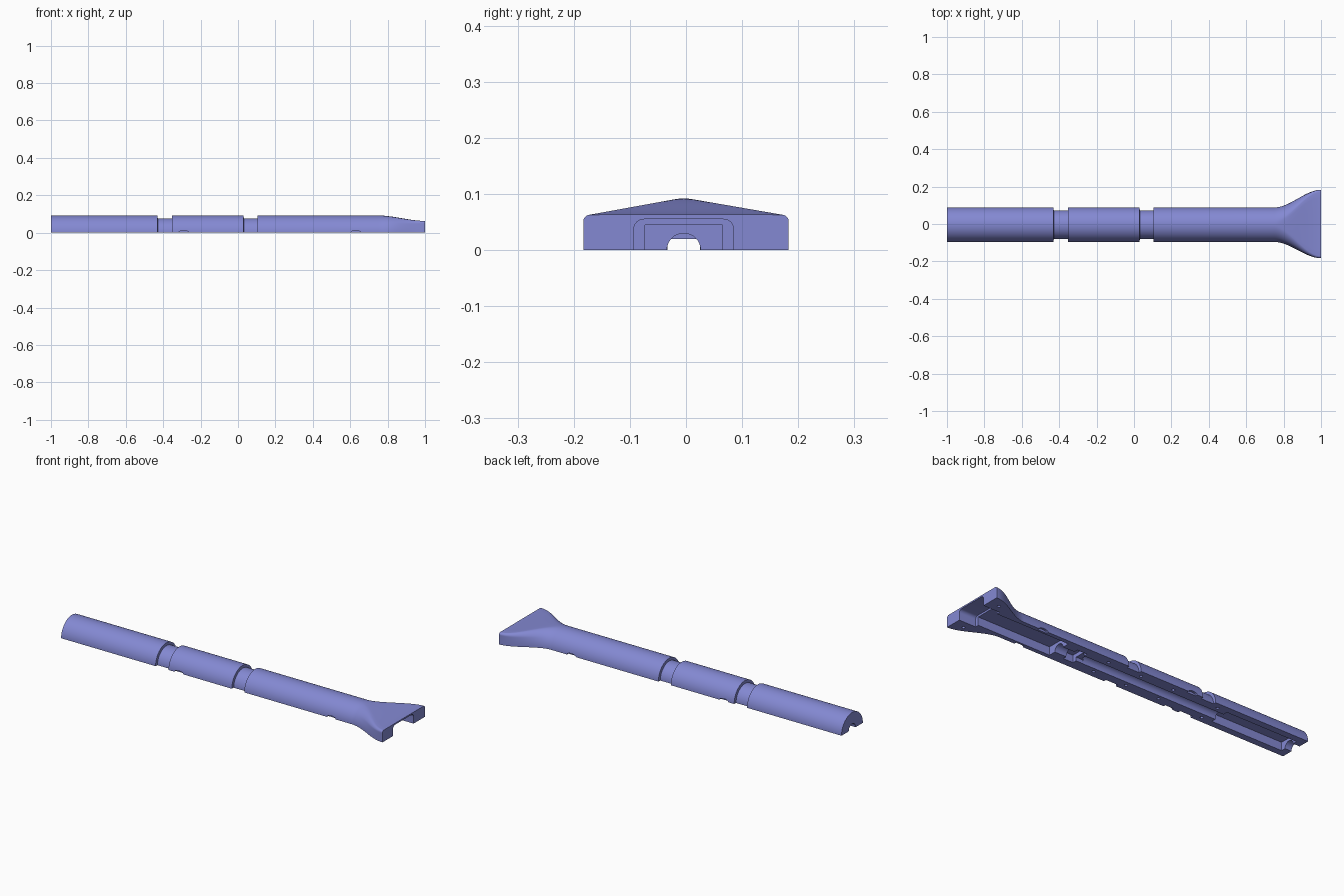
import bpy, bmesh
from math import sin, cos, pi, radians
from mathutils import Matrix, Vector

cube = bpy.data.objects.get("Cube")
if cube:
    bpy.data.objects.remove(cube, do_unlink=True)

mat = bpy.data.materials.new("periwinkle blue")
mat.use_nodes = True
colour = (0.23, 0.25, 0.65, 1)
mat.diffuse_color = colour
mat.node_tree.nodes["Principled BSDF"].inputs["Base Color"].default_value = colour

AXIS_Y = -0.004          # the tube sits slightly off centre
RADIUS = 0.092
STEPS = 48


def make_object(name, bm):
    bmesh.ops.recalc_face_normals(bm, faces=bm.faces[:])
    mesh = bpy.data.meshes.new(name)
    bm.to_mesh(mesh)
    bm.free()
    obj = bpy.data.objects.new(name, mesh)
    bpy.context.collection.objects.link(obj)
    return obj


def loft(name, rings):
    """Skin a list of (x, [(y, z), ...]) sections and cap both ends."""
    bm = bmesh.new()
    loops = [[bm.verts.new((x, y, z)) for y, z in pts] for x, pts in rings]
    for a, b in zip(loops, loops[1:]):
        for i in range(len(a)):
            j = (i + 1) % len(a)
            bm.faces.new((a[i], a[j], b[j], b[i]))
    bm.faces.new(loops[0])
    bm.faces.new(loops[-1])
    return make_object(name, bm)


def half_round(r):
    return [(AXIS_Y + r * cos(pi * i / STEPS), r * sin(pi * i / STEPS))
            for i in range(STEPS + 1)]


def flared_end(w=0.183, h=0.063, r=0.012):
    """Wide rounded rectangle with points matched to the half round."""
    right = []
    for i in range(STEPS // 2 + 1):
        f = i / (STEPS // 2)
        if f < 0.4:
            right.append((w, (h - r) * f / 0.4))
        elif f < 0.9:
            a = (f - 0.4) / 0.5 * pi / 2
            right.append((w - r + r * cos(a), h - r + r * sin(a)))
        else:
            right.append(((w - r) * (1 - f) / 0.1, h))
    return right + [(-y, z) for y, z in right[-2::-1]]


# Outer shell: tube with two grooves, blending into the flare
rings = [(-1, half_round(RADIUS))]
for start, end in ((-0.43, -0.352), (0.03, 0.105)):
    for x, r in ((start, RADIUS), (start + 0.001, 0.077),
                 (end - 0.001, 0.077), (end, RADIUS)):
        rings.append((x, half_round(r)))
tube, mouth = half_round(RADIUS), flared_end()
for i in range(21):
    u = i / 20
    t = u * u * (3 - 2 * u)
    section = [(a[0] + (b[0] - a[0]) * t, a[1] + (b[1] - a[1]) * t)
               for a, b in zip(tube, mouth)]
    rings.append((0.75 + 0.25 * u, section))
shell = loft("half_shell", rings)
shell.data.materials.append(mat)

cutters = []


def cut_box(x0, x1, half_width, height, r=0.0):
    """Pocket open at the bottom, with optional rounded upper corners."""
    pts = [(AXIS_Y + half_width, -0.1)]
    for side, angles in ((1, range(0, 91, 15)), (-1, range(90, -1, -15))):
        for a in angles if r else (0,):
            y = half_width - r + r * cos(radians(a))
            pts.append((AXIS_Y + side * y, height - r + r * sin(radians(a))))
    pts.append((AXIS_Y - half_width, -0.1))
    cutters.append(loft("pocket_cutter", [(x0, pts), (x1, pts)]))


def cut_cylinder(centre, axis, length, rx, ry, sides=32):
    bm = bmesh.new()
    turn = Vector((0, 0, 1)).rotation_difference(Vector(axis)).to_matrix().to_4x4()
    bmesh.ops.create_cone(bm, cap_ends=True, segments=sides, radius1=1, radius2=1,
                          depth=1, matrix=Matrix.Translation(centre) @ turn
                          @ Matrix.Diagonal((rx, ry, length, 1)))
    cutters.append(make_object("round_cutter", bm))


# Inner pockets, from the mouth to the narrow end
cut_box(0.90, 1.1, 0.089, 0.055, 0.018)
cut_box(0.46, 0.92, 0.069, 0.045)
cut_box(0.33, 0.39, 0.052, 0.040)
cut_box(0.29, 0.34, 0.029, 0.020)
cut_box(-0.96, -0.53, 0.055, 0.045)

# Round wire channels
for x0, x1 in ((0.38, 0.47), (-0.54, 0.30), (-1.1, -0.95)):
    cut_cylinder(((x0 + x1) / 2, AXIS_Y, 0), (1, 0, 0), x1 - x0, 0.03, 0.03)

for side in (-1, 1):
    # Pry notches along the lower edge
    for x in (-0.29, 0.63):
        cut_cylinder((x, AXIS_Y + side * 0.1, 0), (0, 1, 0), 0.04, 0.027, 0.012)
    # Pin holes in the joining face
    for x, y in ((-0.47, 0.058), (-0.2, 0.055), (0.0, 0.055),
                 (0.2, 0.055), (0.94, 0.13)):
        cut_cylinder((x, AXIS_Y + side * y, 0), (0, 0, 1), 0.05, 0.008, 0.008, 16)

for cutter in cutters:
    cutter.hide_render = True
    mod = shell.modifiers.new("cut", 'BOOLEAN')
    mod.operation = 'DIFFERENCE'
    mod.solver = 'EXACT'
    mod.object = cutter

# Bake the cuts and discard the cutters
bpy.context.view_layer.update()
graph = bpy.context.evaluated_depsgraph_get()
baked = bpy.data.meshes.new_from_object(shell.evaluated_get(graph))
shell.modifiers.clear()
shell.data = baked
baked.materials.clear()
baked.materials.append(mat)
for poly in baked.polygons:
    poly.material_index = 0
for cutter in cutters:
    bpy.data.objects.remove(cutter, do_unlink=True)

bpy.ops.object.select_all(action='DESELECT')
shell.select_set(True)
bpy.context.view_layer.objects.active = shell
bpy.ops.object.shade_smooth_by_angle(angle=radians(30))
